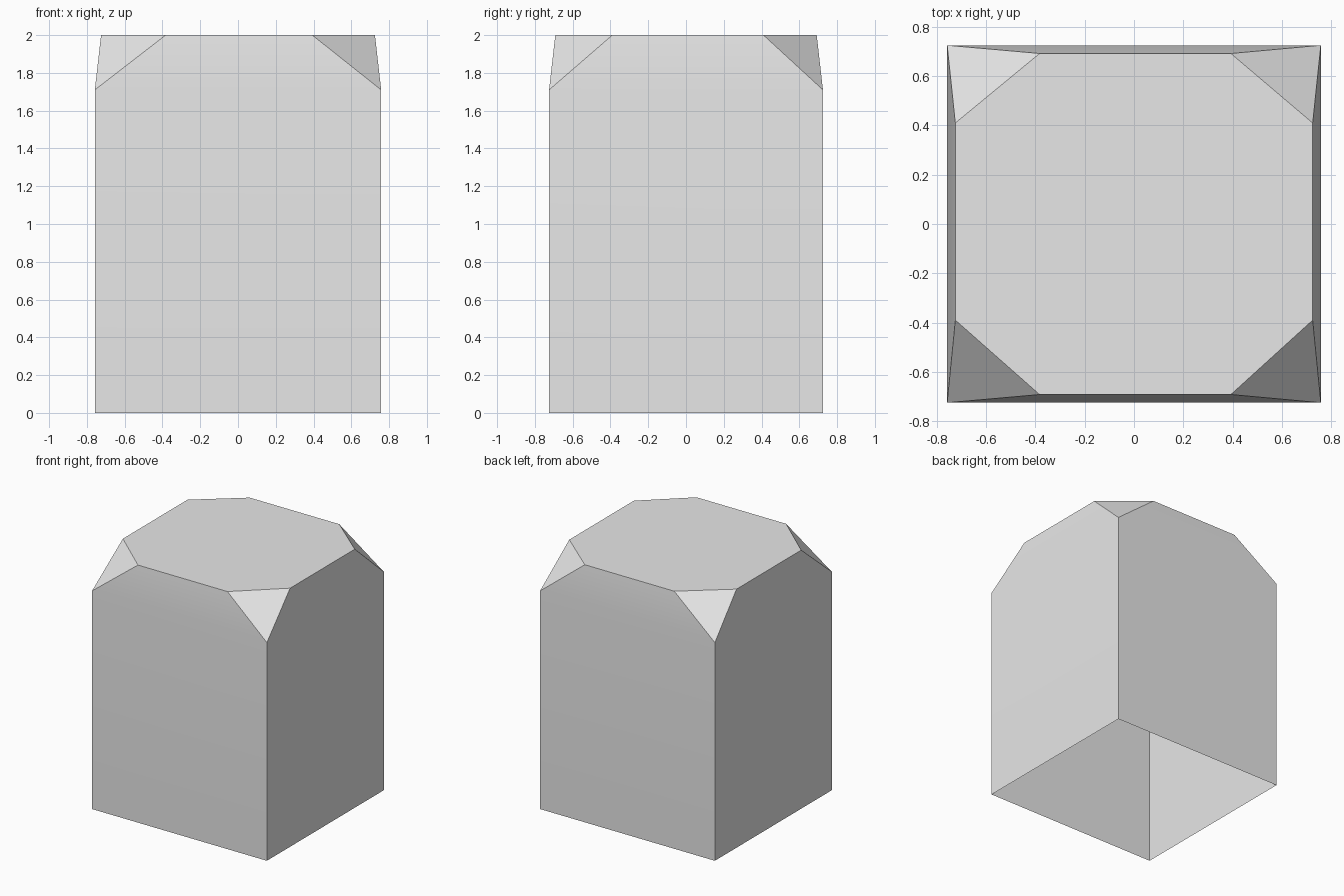
import bpy
import bmesh
import math

cube = bpy.data.objects.get("Cube")
if cube:
    bpy.data.objects.remove(cube, do_unlink=True)

# Single plain grey finish
grey = bpy.data.materials.new("light_grey")
grey.use_nodes = True
color = (0.8, 0.8, 0.8, 1.0)
grey.diffuse_color = color
grey.node_tree.nodes["Principled BSDF"].inputs["Base Color"].default_value = color

half_x, half_y = 0.758, 0.725        # wall half sizes
top_x, top_y = 0.725, 0.692          # top panel half sizes
cut_x = {-1: -0.383, 1: 0.393}       # where the corner cuts meet the top edges
cut_y = {-1: -0.39, 1: 0.41}
shoulder, height = 1.71, 2.0

bm = bmesh.new()
base, upper, top = [], [], []
for sx, sy in ((-1, -1), (1, -1), (1, 1), (-1, 1)):
    base.append(bm.verts.new((sx * half_x, sy * half_y, 0)))
    upper.append(bm.verts.new((sx * half_x, sy * half_y, shoulder)))
    side = bm.verts.new((sx * top_x, cut_y[sy], height))
    end = bm.verts.new((cut_x[sx], sy * top_y, height))
    top.append((side, end) if sx * sy > 0 else (end, side))

# Upright walls, leaning upper bands and cut corners; the underside stays open
for i in range(4):
    j = (i + 1) % 4
    bm.faces.new((base[i], base[j], upper[j], upper[i]))
    bm.faces.new((upper[i], upper[j], top[j][0], top[i][1]))
    bm.faces.new((upper[i], top[i][1], top[i][0]))
bm.faces.new([v for pair in top for v in pair])

mesh = bpy.data.meshes.new("block_shell")
bm.to_mesh(mesh)
bm.free()
mesh.materials.append(grey)
shell = bpy.data.objects.new("block_shell", mesh)
bpy.context.collection.objects.link(shell)

# Blend the shallow shoulder bend, keep the corners crisp
bpy.ops.object.select_all(action='DESELECT')
shell.select_set(True)
bpy.context.view_layer.objects.active = shell
bpy.ops.object.shade_smooth_by_angle(angle=math.radians(30))
